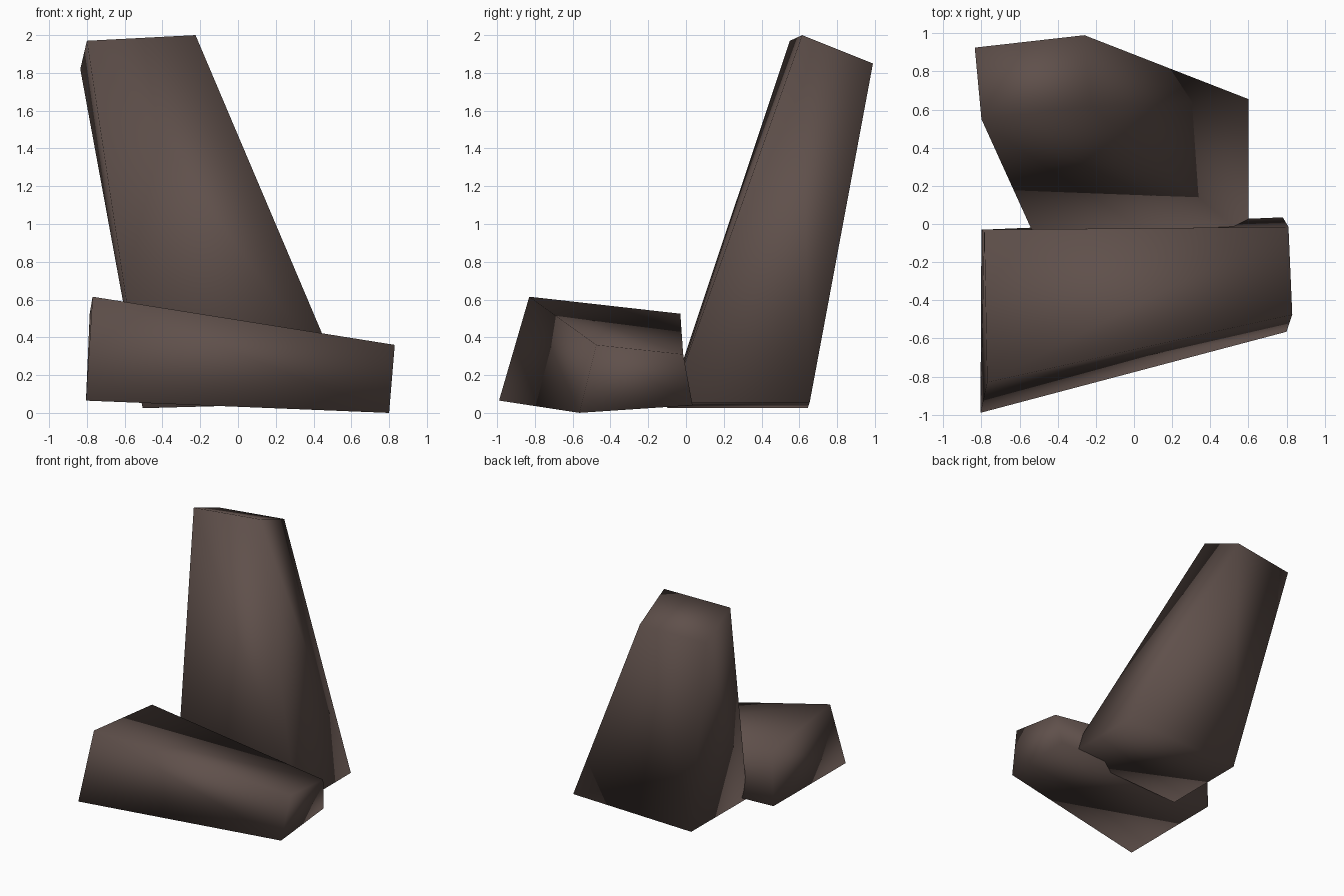
import bpy
import bmesh
from mathutils import Vector

if "Cube" in bpy.data.objects:
    bpy.data.objects.remove(bpy.data.objects["Cube"])

stone = bpy.data.materials.new("dark brown stone")
stone.diffuse_color = (0.115, 0.08, 0.07, 1)
stone.use_nodes = True
stone.node_tree.nodes["Principled BSDF"].inputs["Base Color"].default_value = stone.diffuse_color


def slab(name, corners):
    """Skewed block: a cube whose corners are moved. Key letters: L/R, F/B (front/back), D/U."""
    bm = bmesh.new()
    bmesh.ops.create_cube(bm, size=2)
    for v in bm.verts:
        key = ("R" if v.co.x > 0 else "L") + ("B" if v.co.y > 0 else "F") + ("U" if v.co.z > 0 else "D")
        v.co = Vector(corners[key])
    bmesh.ops.recalc_face_normals(bm, faces=bm.faces)
    for f in bm.faces:
        f.smooth = True
    mesh = bpy.data.meshes.new(name)
    bm.to_mesh(mesh)
    bm.free()
    mesh.materials.append(stone)
    obj = bpy.data.objects.new(name, mesh)
    bpy.context.collection.objects.link(obj)
    return obj


# Low block lying across the front
slab("fallen_block", {
    "LFD": (-0.805, -0.99, 0.065), "LFU": (-0.77, -0.83, 0.615),
    "LBD": (-0.80, -0.03, 0.065), "LBU": (-0.785, -0.03, 0.525),
    "RFD": (0.80, -0.565, 0.0), "RFU": (0.83, -0.475, 0.36),
    "RBD": (0.78, 0.035, 0.04), "RBU": (0.81, -0.015, 0.31),
})

# Tall tapering block leaning back and to the left
slab("leaning_block", {
    "LFD": (-0.505, -0.10, 0.025), "LFU": (-0.80, 0.55, 1.97),
    "LBD": (-0.50, 0.645, 0.025), "LBU": (-0.835, 0.925, 1.82),
    "RFD": (0.60, -0.08, 0.055), "RFU": (-0.225, 0.615, 2.0),
    "RBD": (0.60, 0.655, 0.055), "RBU": (-0.26, 0.99, 1.85),
})
